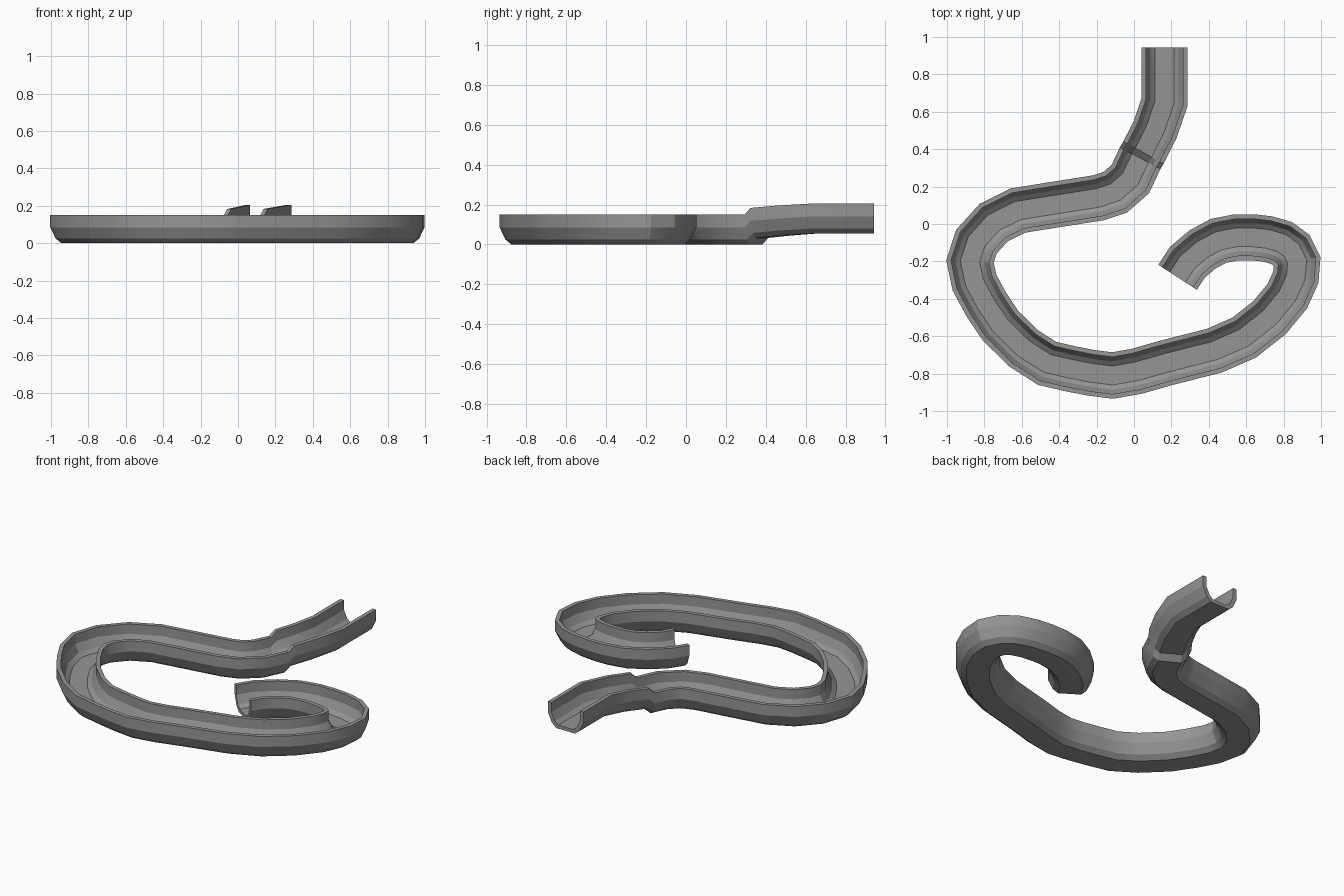
import bpy, bmesh, math
from mathutils import Vector

cube = bpy.data.objects.get("Cube")
if cube:
    bpy.data.objects.remove(cube)

# Single grey material
grey = bpy.data.materials.new("plain_grey")
grey.use_nodes = True
colour = (0.3, 0.3, 0.3, 1)
grey.diffuse_color = colour
grey.node_tree.nodes["Principled BSDF"].inputs["Base Color"].default_value = colour

# Half cross-section of the trough: outside from floor to rim, then inside back down
OUTER = [(.065, 0), (.095, .025), (.123, .085), (.123, .15)]
INNER = [(.098, .15), (.098, .09), (.075, .042), (.05, .022)]
HALF = OUTER + INNER
PROFILE = HALF + [(-s, h) for s, h in reversed(HALF)]

# Centre line from the raised spout to the tip of the hook
SPOUT = [(.163, .944, .055), (.163, .65, .055), (.113, .505, .045), (.051, .382, .033)]
LOOP = [(.033, .352), (-.02, .24), (-.10, .17), (-.19, .14), (-.42, .104),
        (-.62, .072), (-.75, .008), (-.842, -.094), (-.877, -.2), (-.853, -.313),
        (-.79, -.43), (-.714, -.543), (-.59, -.665), (-.465, -.745), (-.345, -.773),
        (-.227, -.796), (-.115, -.81), (.013, -.788), (.163, -.745), (.43, -.677),
        (.59, -.607), (.725, -.5), (.82, -.385), (.865, -.285), (.872, -.2),
        (.842, -.14), (.79, -.102), (.715, -.08), (.635, -.071), (.55, -.071), (.452, -.09),
        (.365, -.137), (.285, -.205), (.233, -.285)]


def build_sweep(name, path, profile):
    """Sweep a closed profile along a path, mitring every bend."""
    bm = bmesh.new()
    rings = []
    for i, p in enumerate(path):
        before = (p - path[i - 1]) if i else path[1] - p
        after = (path[i + 1] - p) if i < len(path) - 1 else before
        before, after = before.xy.normalized(), after.xy.normalized()
        along = (before + after).normalized()
        miter = 1 / max(along.dot(before), .8)
        side = Vector((-along.y, along.x, 0)) * miter
        rings.append([bm.verts.new(p + side * s + Vector((0, 0, h))) for s, h in profile])
    n = len(profile)
    for a, b in zip(rings, rings[1:]):
        for k in range(n):
            m = (k + 1) % n
            bm.faces.new((a[k], a[m], b[m], b[k]))
    for end in (rings[0], rings[-1]):
        bm.faces.new(end)
    bmesh.ops.recalc_face_normals(bm, faces=bm.faces)
    mesh = bpy.data.meshes.new(name)
    bm.to_mesh(mesh)
    bm.free()
    mesh.materials.append(grey)
    obj = bpy.data.objects.new(name, mesh)
    bpy.context.collection.objects.link(obj)
    return obj


# Curved open trough with a step up into the spout
path = [Vector(p) for p in SPOUT] + [Vector((x, y, 0)) for x, y in LOOP]
trough = build_sweep("curved_trough", path, PROFILE)
bpy.ops.object.select_all(action="DESELECT")
trough.select_set(True)
bpy.context.view_layer.objects.active = trough
bpy.ops.object.shade_smooth_by_angle(angle=math.radians(25))
